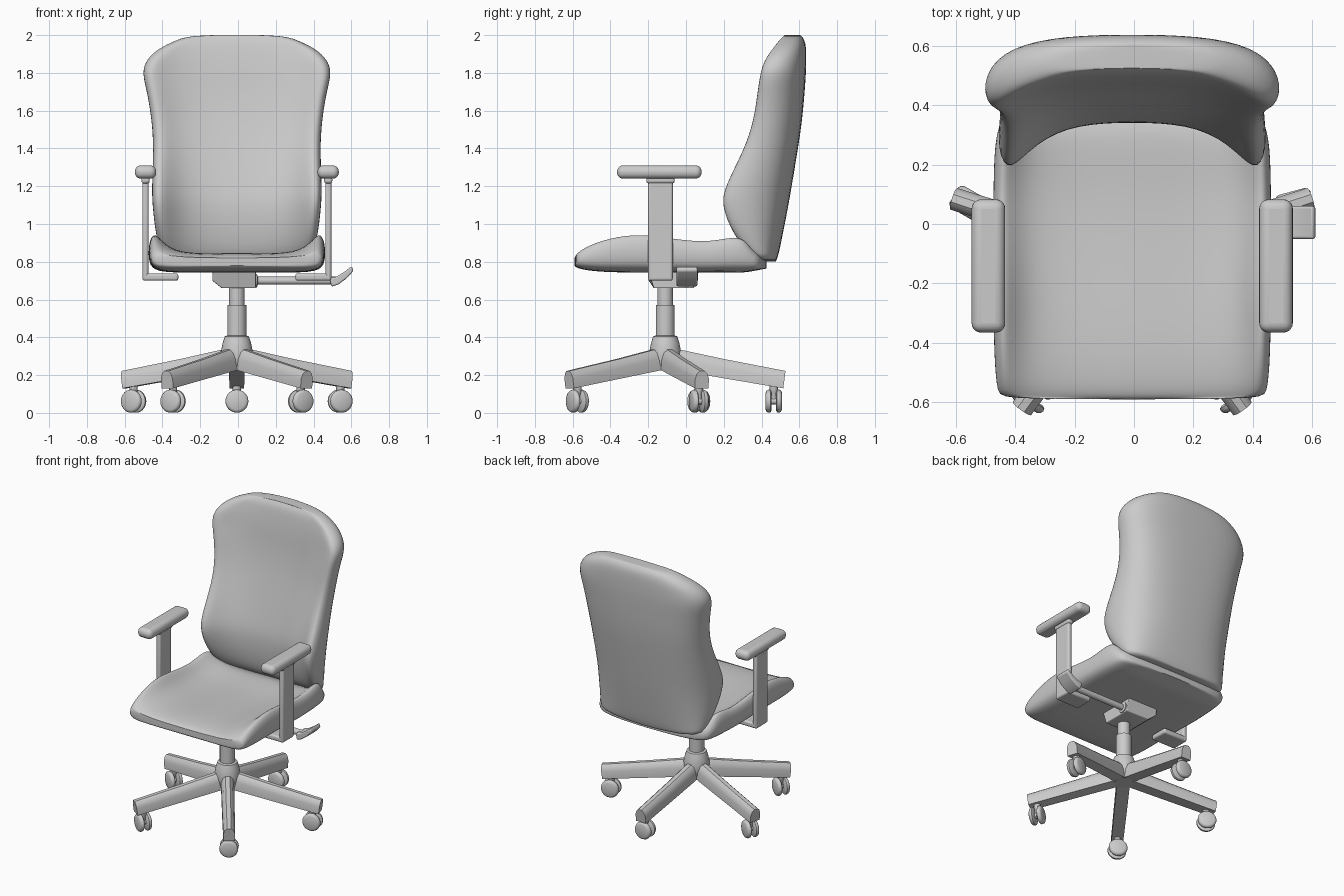
import bpy, bmesh, math
from mathutils import Vector, Matrix

if "Cube" in bpy.data.objects:
    bpy.data.objects.remove(bpy.data.objects["Cube"])

CX, CY = -0.006, -0.11     # centre line and column position


def finish(name, bm, angle=40, bevel=0, subsurf=0, segs=3):
    bmesh.ops.recalc_face_normals(bm, faces=bm.faces)
    me = bpy.data.meshes.new(name)
    bm.to_mesh(me)
    bm.free()
    ob = bpy.data.objects.new(name, me)
    bpy.context.collection.objects.link(ob)
    if bevel:
        m = ob.modifiers.new("bevel", 'BEVEL')
        m.width, m.segments, m.limit_method = bevel, segs, 'ANGLE'
    if subsurf:
        m = ob.modifiers.new("subsurf", 'SUBSURF')
        m.levels = m.render_levels = subsurf
    bpy.ops.object.select_all(action='DESELECT')
    ob.select_set(True)
    bpy.context.view_layer.objects.active = ob
    bpy.ops.object.shade_smooth_by_angle(angle=math.radians(180 if subsurf else angle))
    return ob


def loft(name, rings, **kw):
    bm = bmesh.new()
    rows = [[bm.verts.new(p) for p in r] for r in rings]
    n = len(rows[0])
    for a, b in zip(rows, rows[1:]):
        for i in range(n):
            bm.faces.new((a[i], a[(i + 1) % n], b[(i + 1) % n], b[i]))
    # close the ends with quads bridging the mirrored halves
    for r in (rows[0], rows[-1]):
        bm.faces.new((r[0], r[1], r[-1]))
        for i in range(1, n // 2 - 1):
            bm.faces.new((r[i], r[i + 1], r[n - i - 1], r[n - i]))
        h = n // 2
        bm.faces.new((r[h - 1], r[h], r[h + 1]))
    return finish(name, bm, **kw)


def mirrored(half):
    return half + [(-x, v) for x, v in half[-2:0:-1]]


def box(name, x, y, z, **kw):
    bm = bmesh.new()
    bmesh.ops.create_cube(bm, size=1)
    for v in bm.verts:
        v.co = [(r[0] + r[1]) / 2 + c * (r[1] - r[0]) for r, c in zip((x, y, z), v.co)]
    return finish(name, bm, **kw)


def lathe(name, profile, matrix, seg=32, **kw):
    bm = bmesh.new()
    rows = [[bm.verts.new(matrix @ Vector((r * math.cos(2 * math.pi * i / seg),
                                           r * math.sin(2 * math.pi * i / seg), z)))
             for i in range(seg)] for r, z in profile]
    for a, b in zip(rows, rows[1:]):
        for i in range(seg):
            bm.faces.new((a[i], a[(i + 1) % seg], b[(i + 1) % seg], b[i]))
    bm.faces.new(rows[0])
    bm.faces.new(rows[-1])
    return finish(name, bm, **kw)


def mix(a, b, t):
    return a + (b - a) * t


# seat: y, half width, bottom, centre top, side bolster top
rings = []
for y, w, zb, zc, zs in [(-.59, .43, .78, .815, .82), (-.575, .455, .762, .838, .86),
                         (-.45, .465, .745, .852, .925), (-.27, .468, .743, .845, .965),
                         (-.1, .468, .743, .835, .94), (.1, .468, .743, .83, .91),
                         (.24, .465, .743, .84, .945), (.31, .455, .743, .84, .935),
                         (.35, .44, .75, .83, .86), (.43, .40, .765, .80, .81)]:
    half = [(0, zc), (.4 * w, zc - .008), (.72 * w, mix(zc, zs, .1)), (.87 * w, mix(zc, zs, .7)),
            (.94 * w, zs), (w, mix(zb, zs, .75)), (w, mix(zb, zs, .3)),
            (.93 * w, zb), (.5 * w, zb), (0, zb)]
    rings.append([(CX + x, y, z) for x, z in mirrored(half)])
loft("seat", rings, subsurf=2)

# backrest: z, half width, rear centre y, front centre y, wing y
rings = []
for z, w, yb, yf, yw in [(.80, .37, .475, .41, .40), (.83, .405, .49, .37, .33),
                         (.95, .435, .515, .345, .225), (1.1, .452, .545, .34, .155),
                         (1.2, .455, .562, .36, .175), (1.4, .445, .595, .405, .29),
                         (1.55, .455, .617, .44, .34), (1.7, .48, .63, .465, .36),
                         (1.8, .508, .637, .475, .375), (1.87, .485, .638, .485, .40),
                         (1.93, .42, .637, .495, .45), (1.975, .32, .63, .505, .49),
                         (2.003, .24, .605, .525, .525)]:
    half = [(0, yf), (.42 * w, mix(yf, yw, .05)), (.72 * w, mix(yf, yw, .4)),
            (.92 * w, yw), (w, mix(yw, yb, .2)), (.985 * w, mix(yw, yb, .52)),
            (.83 * w, mix(yw, yb, .83)), (.48 * w, mix(yw, yb, .98)), (0, yb)]
    rings.append([(CX + x, y, z) for x, y in mirrored(half)])
loft("backrest", rings, subsurf=2)

# armrests: pad, flared collar, post and under-seat bar
for s, side in ((-1, "left"), (1, "right")):
    def xr(a, b):
        return sorted((CX + s * a, CX + s * b))
    box(side + "_arm_pad", xr(.427, .54), (-.365, .083), (1.24, 1.31), bevel=.032, segs=5)
    box(side + "_arm_collar", xr(.462, .505), (-.21, -.06), (1.215, 1.25), bevel=.012)
    box(side + "_arm_post", xr(.468, .5), (-.2, -.07), (.70, 1.24), bevel=.012)
    box(side + "_arm_bar", xr(.31, .495), (-.2, -.07), (.70, .738), bevel=.012)

# column, hub and tilt mechanism
at = Matrix.Translation((CX, CY, 0))
lathe("gas_column", [(.05, .36), (.05, .57), (.041, .572), (.041, .75)], at)
lathe("base_hub", [(.06, .225), (.075, .25), (.083, .29), (.083, .33), (.075, .37),
                   (.064, .405), (.05, .41)], at)
bm = bmesh.new()
rows = []
for y in (-.17, .04):
    rows.append([bm.verts.new((CX + x, y if z < .7 else y + (.025 if y > 0 else -.03), z))
                 for x, z in ((-.08, .66), (.1, .66), (.1, .75), (-.13, .75), (-.13, .70))])
for i in range(5):
    j = (i + 1) % 5
    bm.faces.new((rows[0][i], rows[0][j], rows[1][j], rows[1][i]))
for r in rows:
    bm.faces.new(r)
finish("tilt_mechanism", bm, bevel=.005)

# adjusting lever and its curved paddle
turn = Matrix.Translation((.05, 0, .70)) @ Matrix.Rotation(math.pi / 2, 4, 'Y')
lathe("lever_rod", [(.036, 0), (.036, .05), (.021, .055), (.021, .47)], turn, seg=20)
bm = bmesh.new()
rows = []
for x, z, t in ((.495, .69, .022), (.53, .70, .021), (.575, .73, .018), (.612, .765, .012)):
    rows.append([bm.verts.new((x - (.01 if dz > 0 else 0), y, z + dz * t))
                 for y, dz in ((-.05, 1), (.06, 1), (.06, -1), (-.05, -1))])
for a, b in zip(rows, rows[1:]):
    for i in range(4):
        bm.faces.new((a[i], a[(i + 1) % 4], b[(i + 1) % 4], b[i]))
bm.faces.new(rows[0])
bm.faces.new(rows[-1])
finish("lever_paddle", bm, bevel=.008)

# five legs with twin-wheel casters: leg direction, wheel axle direction
for k, (deg, axle) in enumerate([(90, 90), (162, 60), (234, 60), (306, 120), (18, 105)], 1):
    spin = at @ Matrix.Rotation(math.radians(deg), 4, 'Z')
    bm = bmesh.new()
    rows = []
    for r, zb, zt, w in ((.02, .232, .345, .042), (.3, .185, .285, .041), (.625, .13, .222, .038)):
        sec = [(-w, zb), (-w, mix(zb, zt, .55)), (-.75 * w, mix(zb, zt, .85)), (-.35 * w, zt),
               (.35 * w, zt), (.75 * w, mix(zb, zt, .85)), (w, mix(zb, zt, .55)), (w, zb)]
        rows.append([bm.verts.new(spin @ Vector((r + .012 * (z - zb) / (zt - zb), y, z)))
                     for y, z in sec])
    for a, b in zip(rows, rows[1:]):
        for i in range(8):
            bm.faces.new((a[i], a[(i + 1) % 8], b[(i + 1) % 8], b[i]))
    bm.faces.new(rows[0])
    bm.faces.new(rows[-1])
    finish("leg_%d" % k, bm)

    p = spin @ Vector((.575, 0, 0))
    foot = Matrix.Translation(p)
    lathe("caster_stem_%d" % k, [(.014, .05), (.016, .10), (.022, .115), (.022, .15)], foot, seg=16)
    hub = (Matrix.Translation((p.x, p.y, .062)) @ Matrix.Rotation(math.radians(axle), 4, 'Z')
           @ Matrix.Rotation(math.pi / 2, 4, 'Y'))
    lathe("caster_axle_%d" % k, [(.018, -.03), (.018, .03)], hub, seg=12)
    for s, side in ((-1, "a"), (1, "b")):
        lathe("caster_wheel_%d%s" % (k, side),
              [(.05, s * .012), (.06, s * .018), (.061, s * .028), (.056, s * .038), (.045, s * .043)],
              hub, seg=28)
